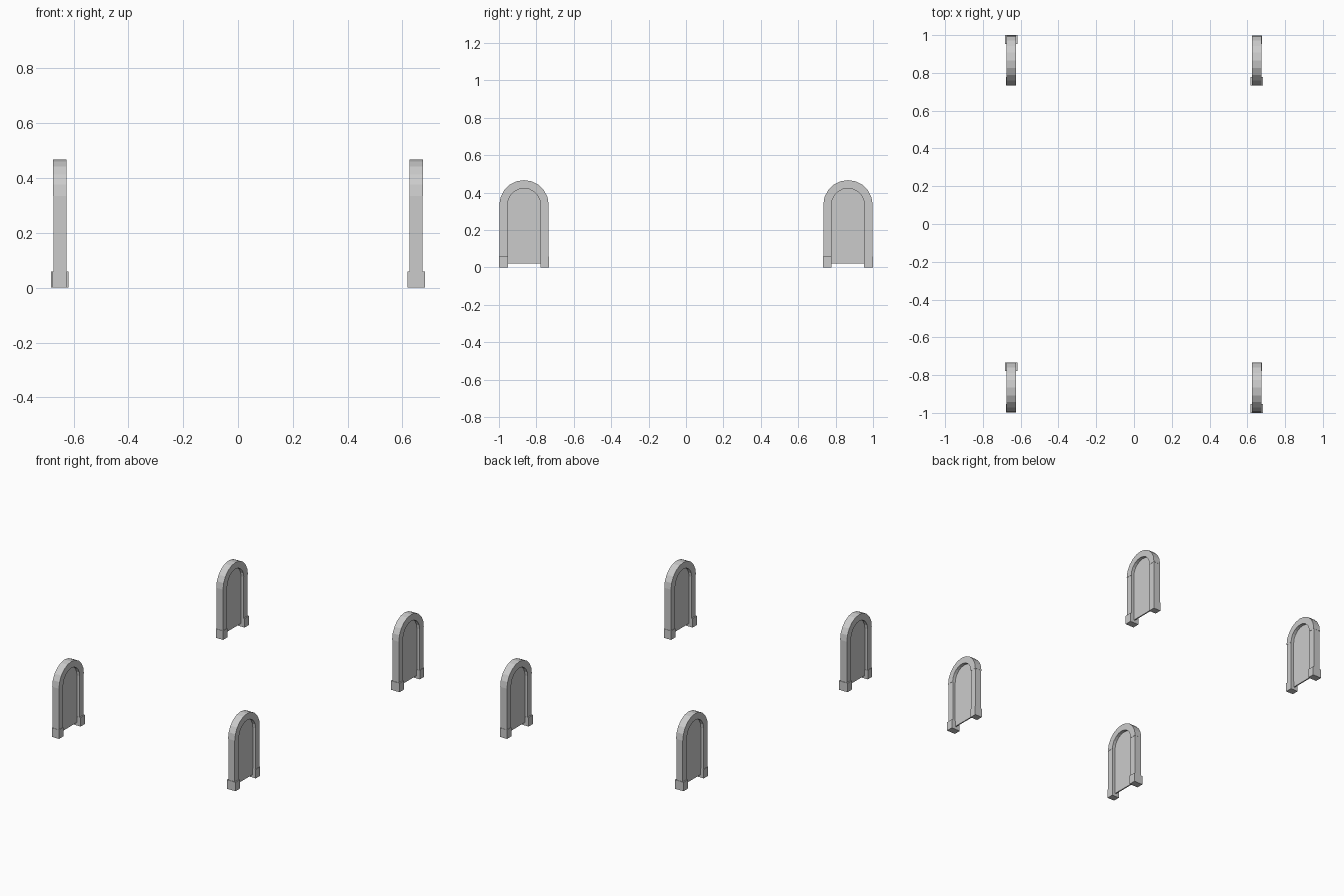
import bpy, bmesh, math
from mathutils import Matrix

if "Cube" in bpy.data.objects:
    bpy.data.objects.remove(bpy.data.objects["Cube"])

stone = bpy.data.materials.new("light_grey")
stone.diffuse_color = (0.6, 0.6, 0.6, 1)
stone.use_nodes = True
stone.node_tree.nodes["Principled BSDF"].inputs["Base Color"].default_value = stone.diffuse_color

SPRING, R_OUT, R_IN, SEG = 0.335, 0.131, 0.088, 10


def arc(r):
    return [(r * math.cos(math.pi * i / SEG), SPRING + r * math.sin(math.pi * i / SEG))
            for i in range(SEG + 1)]


def prism(name, outline, half, place):
    """Extrude a y-z outline along x from -half to half."""
    bm = bmesh.new()
    a = [bm.verts.new((-half, y, z)) for y, z in outline]
    b = [bm.verts.new((half, y, z)) for y, z in outline]
    bm.faces.new(a)
    bm.faces.new(b[::-1])
    n = len(outline)
    for i in range(n):
        j = (i + 1) % n
        bm.faces.new((a[i], b[i], b[j], a[j]))
    bmesh.ops.recalc_face_normals(bm, faces=bm.faces)
    bm.transform(place)
    me = bpy.data.meshes.new(name)
    bm.to_mesh(me)
    bm.free()
    me.materials.append(stone)
    ob = bpy.data.objects.new(name, me)
    bpy.context.collection.objects.link(ob)


def rect(y0, y1, z0, z1):
    return [(y0, z0), (y1, z0), (y1, z1), (y0, z1)]


def archway(place):
    # curved head and straight posts
    prism("arch_head", arc(R_OUT + 0.001) + arc(R_IN)[::-1], 0.025, place)
    prism("post_near", rect(-R_OUT, -R_IN, 0.06, SPRING), 0.0238, place)
    prism("post_far", rect(R_IN, R_OUT, 0.06, SPRING), 0.0238, place)
    # feet, one slightly wider than the other
    prism("foot_wide", rect(-0.134, -0.087, 0, 0.06), 0.032, place)
    prism("foot_narrow", rect(0.087, 0.133, 0, 0.06), 0.0265, place)
    # thin recessed panel
    prism("panel", arc(R_IN) + [(-R_IN, 0.02), (R_IN, 0.02)], 0.004, place)


# four archways; the left pair is turned half round
for sx in (-1, 1):
    for sy in (-1, 1):
        turn = Matrix.Rotation(math.pi if sx < 0 else 0, 4, 'Z')
        archway(Matrix.Translation((sx * 0.65, sy * 0.866, 0)) @ turn)
